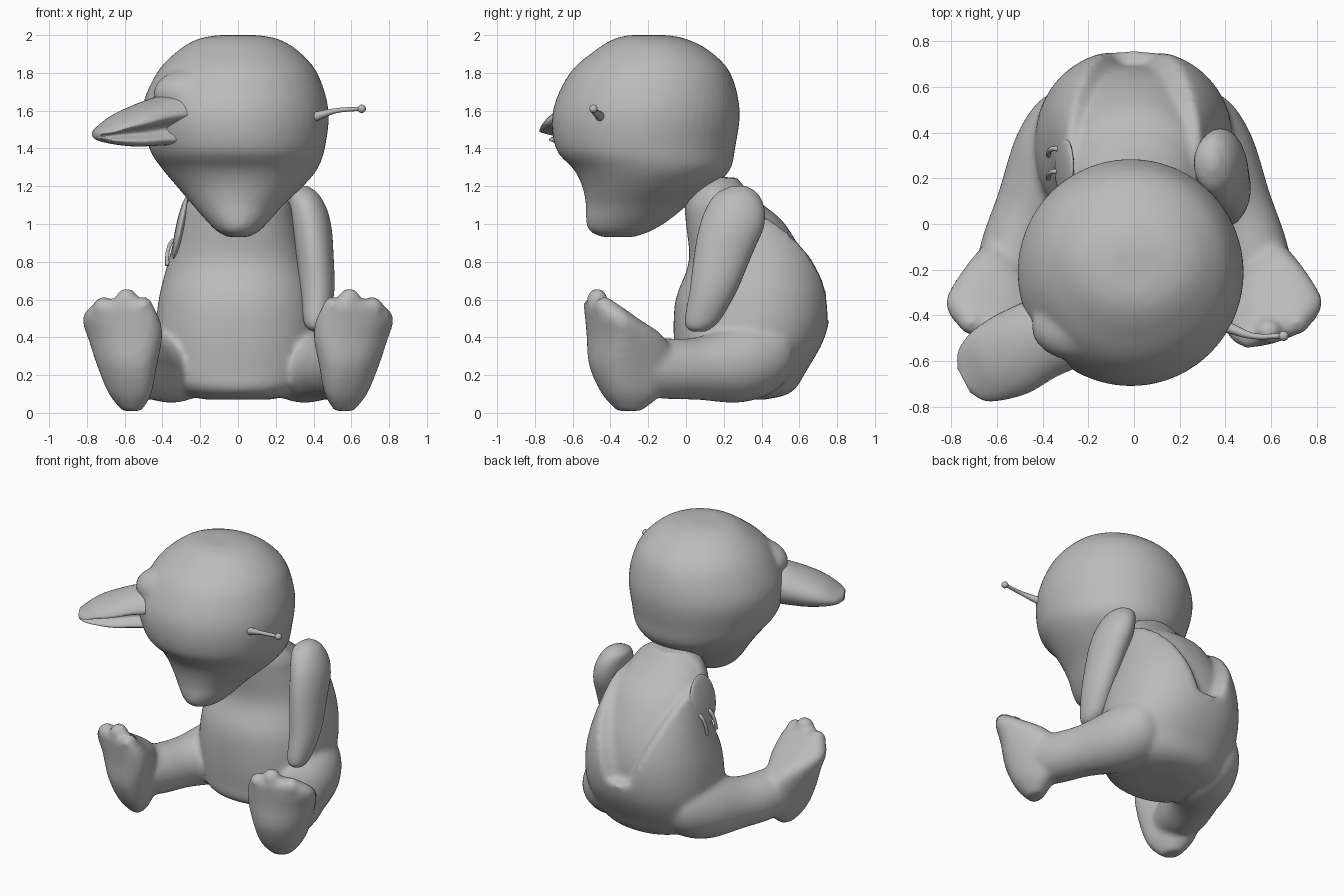
import bpy, bmesh, math
from mathutils import Vector, Matrix

cube = bpy.data.objects.get("Cube")
if cube:
    bpy.data.objects.remove(cube, do_unlink=True)

grey = bpy.data.materials.new("soft grey")
grey.use_nodes = True
COLOUR = (0.5, 0.5, 0.5, 1)
grey.diffuse_color = COLOUR
grey.node_tree.nodes["Principled BSDF"].inputs["Base Color"].default_value = COLOUR


def spline(rows, steps=4):
    """Smoothly interpolate ring parameters."""
    out = []
    for i in range(len(rows) - 1):
        a, b = rows[max(i - 1, 0)], rows[i]
        c, d = rows[i + 1], rows[min(i + 2, len(rows) - 1)]
        for s in range(steps):
            t = s / steps
            out.append([0.5 * (2 * q + (r - p) * t + (2 * p - 5 * q + 4 * r - w) * t * t
                               + (3 * q - p - 3 * r + w) * t ** 3)
                        for p, q, r, w in zip(a, b, c, d)])
    return out + [list(rows[-1])]


def loft(bm, rows, u=(1, 0, 0), v=(0, 1, 0), sides=40, power=1.0, dent=0.0):
    """Skin rings of (x, y, z, half width along u, half width along v)."""
    u, v = Vector(u).normalized(), Vector(v).normalized()
    rings = []
    for x, y, z, ru, rv in spline(rows):
        ring = []
        for k in range(sides):
            a = 2 * math.pi * k / sides
            c, s = math.cos(a), math.sin(a)
            c = math.copysign(abs(c) ** power, c)
            s = math.copysign(abs(s) ** power, s)
            # optional hollow just below the +u edge
            c *= 1 - dent * max(0, 1 - abs(s + .35) / 0.5) if c > 0 else 1
            ring.append(bm.verts.new(Vector((x, y, z)) + u * c * max(ru, 0.005)
                                     + v * s * max(rv, 0.005)))
        rings.append(ring)
    for a, b in zip(rings, rings[1:]):
        for k in range(sides):
            n = (k + 1) % sides
            bm.faces.new((a[k], a[n], b[n], b[k]))
    bm.faces.new(rings[0][::-1])
    bm.faces.new(rings[-1])
    return [p for r in rings for p in r]


def ball(bm, centre, size, turn=0.0):
    m = Matrix.Translation(centre) @ Matrix.Rotation(turn, 4, "Y") @ Matrix.Diagonal((*size, 1))
    bmesh.ops.create_uvsphere(bm, u_segments=24, v_segments=14, radius=1, matrix=m)


def finish(bm, name, voxel=0, smooth=4):
    bmesh.ops.recalc_face_normals(bm, faces=bm.faces)
    for f in bm.faces:
        f.smooth = True
    mesh = bpy.data.meshes.new(name)
    bm.to_mesh(mesh)
    bm.free()
    mesh.materials.append(grey)
    obj = bpy.data.objects.new(name, mesh)
    bpy.context.collection.objects.link(obj)
    if voxel:
        mod = obj.modifiers.new("fuse", "REMESH")
        mod.mode = "VOXEL"
        mod.voxel_size = voxel
        mod.use_smooth_shade = True
        mod = obj.modifiers.new("soften", "SMOOTH")
        mod.iterations = smooth


# Torso with a sunken tapering panel running from the neck down the back
bm = bmesh.new()
torso = loft(bm, [
    (0, .27, .07, .16, .14), (0, .265, .09, .27, .25), (0, .27, .13, .35, .31),
    (0, .29, .21, .41, .34), (0, .335, .4, .435, .4), (0, .355, .6, .42, .41),
    (0, .37, .8, .37, .355), (0, .31, 1.0, .315, .31), (0, .26, 1.1, .285, .265),
    (0, .2, 1.19, .22, .17), (0, .18, 1.25, .12, .1)], sides=80, power=.9)
for p in torso:
    edge = .2 + .36 * (p.co.z - .8) - abs(p.co.x)
    if p.co.y > .2 and p.co.z > .5 and edge > 0:
        depth = .075 * min(1, edge / .06) * min(1, (1.27 - p.co.z) / .15)
        p.co.y -= depth
        p.co.z -= depth * .4

# Legs and wedge-shaped feet, mirrored and fused to the torso
for side in (1, -1):
    loft(bm, [(side * x, y, z, r, r) for x, y, z, r in [
        (.16, .55, .33, .08), (.23, .46, .31, .19), (.33, .29, .265, .21),
        (.45, .06, .235, .165), (.52, -.12, .235, .16), (.57, -.27, .25, .15)]],
        u=(side * .85, .5, 0), v=(0, 0, 1))
    foot = loft(bm, [(side * x, y, z, rx, ry) for x, y, z, rx, ry in [
        (.565, -.29, .01, .06, .06), (.575, -.28, .1, .13, .15),
        (.59, -.28, .25, .175, .22), (.60, -.32, .4, .21, .19),
        (.62, -.40, .5, .205, .12), (.615, -.45, .57, .16, .075),
        (.61, -.46, .6, .11, .04)]], power=.85)
    # narrow the back of the foot and turn the sole slightly inward
    for p in foot:
        back = min(1, max(0, (p.co.y + .4) / .32))
        offset = abs(p.co.x) - .6
        p.co.x = side * (.6 + offset * (1 - .5 * back) - .03 * back)
        p.co.y += .3 * offset
    for x, y, z, r in ((.5, -.49, .565, .05), (.59, -.47, .6, .06), (.71, -.43, .555, .06)):
        ball(bm, (side * x, y, z), (r, .055, r))
finish(bm, "torso_and_legs", voxel=.018, smooth=5)

# Head with tapering muzzle and a folded brow beside the ear
bm = bmesh.new()
loft(bm, [
    (0, -.36, .93, .05, .08), (0, -.35, .96, .11, .16), (0, -.31, 1.02, .17, .22),
    (0, -.26, 1.1, .24, .27), (.01, -.20, 1.2, .335, .35), (.01, -.18, 1.29, .41, .415),
    (-.005, -.215, 1.4, .465, .475), (-.015, -.21, 1.6, .495, .495),
    (-.005, -.19, 1.8, .425, .425), (0, -.18, 1.92, .315, .30), (0, -.19, 1.98, .21, .19),
    (0, -.2, 2.0, .1, .1)], sides=48)
ball(bm, (-.25, -.45, 1.69), (.2, .15, .13))
ball(bm, (.02, -.02, 1.92), (.2, .1, .045))
finish(bm, "head", voxel=.018, smooth=7)

# Single leaf-shaped ear, hollow along its front edge
bm = bmesh.new()
loft(bm, [
    (-.30, -.46, 1.56, .18, .14), (-.42, -.51, 1.545, .18, .13),
    (-.54, -.575, 1.52, .185, .11), (-.64, -.625, 1.5, .165, .08),
    (-.71, -.665, 1.48, .125, .045), (-.745, -.685, 1.475, .06, .025)],
    u=(.45, -.85, 0), v=(0, 0, 1), dent=.8)
finish(bm, "right_ear")

# Left arm, hanging at the side
bm = bmesh.new()
loft(bm, [
    (.34, .28, 1.2, .03, .04), (.345, .27, 1.16, .08, .11), (.37, .26, 1.08, .10, .155),
    (.39, .24, .98, .105, .17), (.405, .2, .85, .10, .155), (.42, .145, .65, .09, .125),
    (.415, .09, .5, .07, .095), (.415, .07, .45, .05, .065), (.42, .07, .43, .02, .03)])
finish(bm, "left_arm")

# Patch where the right arm is missing
bm = bmesh.new()
ball(bm, (-.305, .25, .98), (.025, .13, .17), turn=math.radians(12))
finish(bm, "right_shoulder_patch")


def strand(name, points, radius):
    curve = bpy.data.curves.new(name, "CURVE")
    curve.dimensions = "3D"
    curve.bevel_depth = radius
    curve.bevel_resolution = 3
    curve.use_fill_caps = True
    line = curve.splines.new("BEZIER")
    line.bezier_points.add(len(points) - 1)
    for b, (x, y, z, thickness) in zip(line.bezier_points, points):
        b.co = (x, y, z)
        b.radius = thickness
        b.handle_left_type = b.handle_right_type = "AUTO"
    curve.materials.append(grey)
    bpy.context.collection.objects.link(bpy.data.objects.new(name, curve))


# Loose threads hanging from the missing arm
for i, y in enumerate((.22, .32)):
    strand("thread_%d" % (i + 1),
           [(-.30, y, .92, 1), (-.345, y + .01, .91, 1),
            (-.37, y, .86, 1), (-.375, y - .02, .78, 1)], .011)

# Thin stalk with a round end on the left of the head
strand("left_stalk", [(.38, -.44, 1.56, 2.6), (.43, -.46, 1.575, 1.9),
                      (.52, -.49, 1.6, 1.1), (.65, -.49, 1.61, .9)], .012)
bm = bmesh.new()
ball(bm, (.655, -.49, 1.61), (.022, .022, .022))
finish(bm, "stalk_end")
